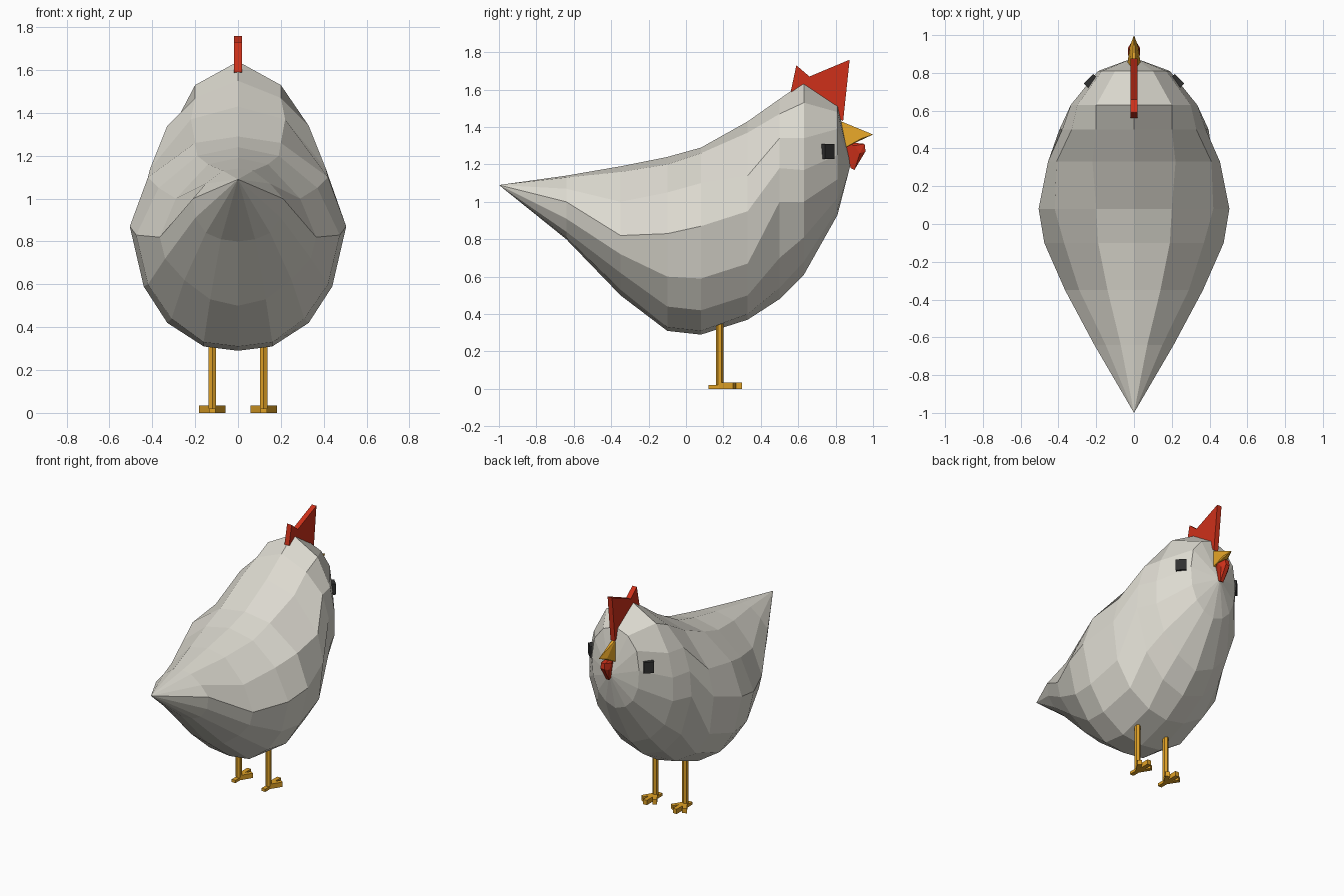
import bpy, bmesh, math
from mathutils import Vector

if "Cube" in bpy.data.objects:
    bpy.data.objects.remove(bpy.data.objects["Cube"])


def material(name, rgb):
    m = bpy.data.materials.new(name)
    m.diffuse_color = (*rgb, 1)
    m.use_nodes = True
    m.node_tree.nodes["Principled BSDF"].inputs["Base Color"].default_value = m.diffuse_color
    return m


CREAM = material("feather", (0.72, 0.70, 0.63))
RED = material("comb_red", (0.62, 0.03, 0.01))
ORANGE = material("beak_orange", (0.75, 0.36, 0.02))
BLACK = material("eye_black", (0.03, 0.03, 0.03))


def finish(name, bm, mat):
    bmesh.ops.recalc_face_normals(bm, faces=bm.faces[:])
    me = bpy.data.meshes.new(name)
    bm.to_mesh(me)
    bm.free()
    me.materials.append(mat)
    ob = bpy.data.objects.new(name, me)
    bpy.context.collection.objects.link(ob)
    return ob


def hull(name, points, mat):
    bm = bmesh.new()
    for p in points:
        bm.verts.new(p)
    res = bmesh.ops.convex_hull(bm, input=bm.verts[:])
    loose = [v for v in bm.verts if not v.link_faces]
    bmesh.ops.delete(bm, geom=loose, context='VERTS')
    return finish(name, bm, mat)


def bar(bm, a, b, width, height):
    """Box running from a to b, flat in z, used for toes."""
    a, b = Vector(a), Vector(b)
    d = (b - a).normalized()
    side = Vector((-d.y, d.x, 0)) * width / 2
    ring = []
    for p in (a, b):
        ring.append([bm.verts.new(p + side * s + Vector((0, 0, h)))
                     for s, h in ((-1, 0), (1, 0), (1, height), (-1, height))])
    r, q = ring
    bm.faces.new(r)
    bm.faces.new(q)
    for i in range(4):
        bm.faces.new((r[i], r[(i + 1) % 4], q[(i + 1) % 4], q[i]))


# Body: loft of faceted half sections: y, bottom z, side (x, z) points, top z
SECTIONS = [
    (-0.64, 0.80, (0.08, 0.81), (0.15, 0.84), (0.20, 0.91), (0.21, 1.00), (0.15, 1.07), (0.07, 1.13), 1.14),
    (-0.35, 0.50, (0.13, 0.53), (0.25, 0.62), (0.34, 0.72), (0.365, 0.82), (0.29, 1.00), (0.14, 1.16), 1.19),
    (-0.10, 0.31, (0.16, 0.33), (0.31, 0.44), (0.42, 0.60), (0.475, 0.83), (0.37, 1.05), (0.19, 1.20), 1.24),
    (0.08, 0.29, (0.16, 0.31), (0.33, 0.42), (0.44, 0.59), (0.505, 0.87), (0.42, 1.10), (0.20, 1.26), 1.29),
    (0.33, 0.37, (0.15, 0.40), (0.31, 0.50), (0.42, 0.67), (0.455, 0.95), (0.41, 1.14), (0.22, 1.37), 1.43),
    (0.50, 0.48, (0.17, 0.54), (0.31, 0.70), (0.395, 1.00), (0.38, 1.18), (0.33, 1.34), (0.20, 1.47), 1.55),
    (0.63, 0.61, (0.15, 0.68), (0.27, 0.81), (0.335, 1.00), (0.335, 1.17), (0.30, 1.34), (0.20, 1.53), 1.64),
    (0.81, 0.93, (0.08, 0.96), (0.14, 1.02), (0.18, 1.12), (0.19, 1.25), (0.17, 1.39), (0.10, 1.48), 1.52),
]
bm = bmesh.new()
rings = []
for y, zb, *side, zt in SECTIONS:
    pts = [(0, zb)] + side + [(0, zt)] + [(-x, z) for x, z in reversed(side)]
    rings.append([bm.verts.new((x, y, z)) for x, z in pts])
n = len(rings[0])
for a, b in zip(rings, rings[1:]):
    for i in range(n):
        bm.faces.new((a[i], a[(i + 1) % n], b[(i + 1) % n], b[i]))
for ring, tip in ((rings[0], (0, -1, 1.09)), (rings[-1], (0, 0.88, 1.2))):
    v = bm.verts.new(tip)
    for i in range(n):
        bm.faces.new((ring[i], ring[(i + 1) % n], v))
finish("body", bm, CREAM)

# Comb: flat zigzag plate
bm = bmesh.new()
comb = [(0.56, 1.59), (0.59, 1.73), (0.66, 1.67), (0.875, 1.76), (0.84, 1.43), (0.70, 1.54)]
face = bm.faces.new([bm.verts.new((-0.018, y, z)) for y, z in comb])
ext = bmesh.ops.extrude_face_region(bm, geom=[face], use_keep_orig=True)
bmesh.ops.translate(bm, vec=(0.036, 0, 0),
                    verts=[g for g in ext["geom"] if isinstance(g, bmesh.types.BMVert)])
finish("comb", bm, RED)

# Beak and wattle
hull("beak", [(-0.012, 0.83, 1.43), (0.012, 0.83, 1.43), (-0.035, 0.85, 1.29), (0.035, 0.85, 1.29),
              (-0.022, 0.94, 1.34), (0.022, 0.94, 1.34), (0, 1.0, 1.36)], ORANGE)
hull("wattle", [(s * x, y, z) for s in (-1, 1) for x, y, z in
                ((0.015, 0.85, 1.32), (0.033, 0.90, 1.30), (0.033, 0.93, 1.26), (0.015, 0.955, 1.31),
                 (0.015, 0.96, 1.27), (0.012, 0.90, 1.17), (0.012, 0.88, 1.18))], RED)

for s, label in ((-1, "left"), (1, "right")):
    # Eye: small block turned to the cheek
    bm = bmesh.new()
    bmesh.ops.create_cube(bm, size=1)
    bmesh.ops.scale(bm, vec=(0.04, 0.07, 0.08), verts=bm.verts[:])
    eye = finish(label + "_eye", bm, BLACK)
    eye.location = (s * 0.227, 0.755, 1.27)
    eye.rotation_euler = (0, 0, s * math.radians(45))

    # Leg with three front toes and a back toe
    x = s * 0.12
    bm = bmesh.new()
    bmesh.ops.create_cone(bm, cap_ends=True, segments=6, radius1=0.02, radius2=0.02, depth=0.33)
    bmesh.ops.translate(bm, vec=(x, 0.18, 0.185), verts=bm.verts[:])
    for dx, y, h in ((0, 0.30, 0.035), (-0.05, 0.26, 0.035), (0.05, 0.26, 0.035), (0, 0.12, 0.02)):
        bar(bm, (x, 0.18, 0), (x + dx, y, 0), 0.03, h)
    finish(label + "_leg", bm, ORANGE)
